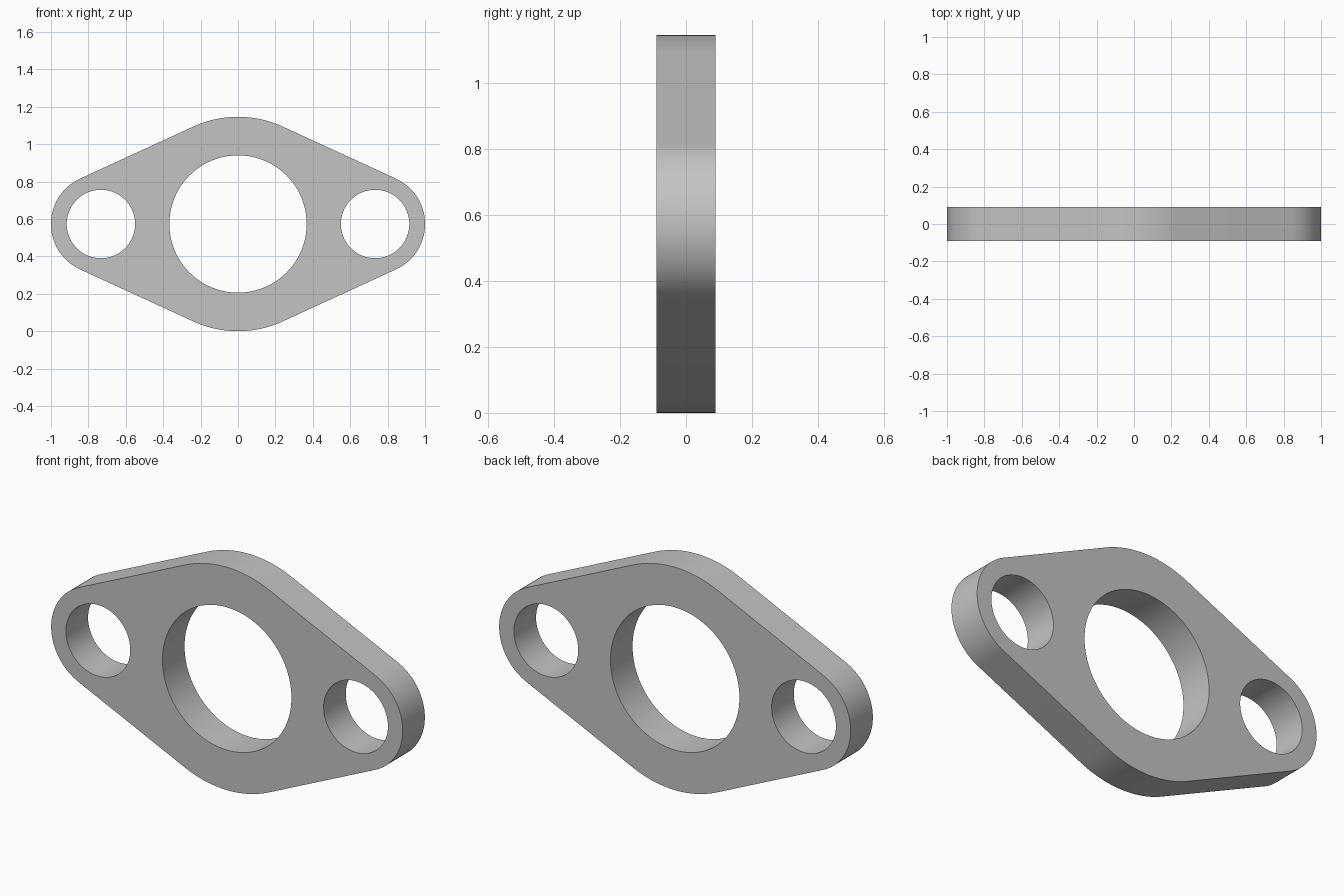
import bpy, bmesh, math

cube = bpy.data.objects.get("Cube")
if cube:
    bpy.data.objects.remove(cube, do_unlink=True)

MID_Z = 0.573       # height of the hole axis
BIG_R = 0.573       # central body radius
BORE_R = 0.367      # central bore radius
LUG_X = 0.733       # bolt hole offset
LUG_R = 1 - LUG_X   # end lobe radius
BOLT_R = 0.183      # bolt hole radius
THICK = 0.18


def arc(cx, radius, start, end, steps):
    """Points on an arc in the xz plane, both ends included."""
    angles = [start + (end - start) * i / steps for i in range(steps + 1)]
    return [(cx + radius * math.cos(a), 0, MID_Z + radius * math.sin(a)) for a in angles]


def circle(cx, radius, steps=96):
    return arc(cx, radius, 0, math.tau, steps)[:-1]


# Outline: four arcs joined by straight lines tangent to both radii
t = math.acos((BIG_R - LUG_R) / LUG_X)
outline = (arc(LUG_X, LUG_R, -t, t, 40)
           + arc(0, BIG_R, t, math.pi - t, 32)
           + arc(-LUG_X, LUG_R, math.pi - t, math.pi + t, 40)
           + arc(0, BIG_R, math.pi + t, math.tau - t, 32))

# Flat plate with three holes
bm = bmesh.new()
for loop in (outline, circle(0, BORE_R), circle(LUG_X, BOLT_R), circle(-LUG_X, BOLT_R)):
    verts = [bm.verts.new(p) for p in loop]
    for a, b in zip(verts, verts[1:] + verts[:1]):
        bm.edges.new((a, b))
bmesh.ops.triangle_fill(bm, use_beauty=True, edges=bm.edges[:], normal=(0, -1, 0))
bmesh.ops.recalc_face_normals(bm, faces=bm.faces[:])
mesh = bpy.data.meshes.new("flange_plate")
bm.to_mesh(mesh)
bm.free()
plate = bpy.data.objects.new("flange_plate", mesh)
bpy.context.collection.objects.link(plate)

# Plain grey material
grey = bpy.data.materials.new("grey_metal")
grey.use_nodes = True
colour = (0.55, 0.55, 0.55, 1)
grey.diffuse_color = colour
grey.node_tree.nodes["Principled BSDF"].inputs["Base Color"].default_value = colour
mesh.materials.append(grey)

# Thickness, then smooth walls with sharp rims
solid = plate.modifiers.new("thickness", 'SOLIDIFY')
solid.thickness = THICK
solid.offset = 0
bpy.ops.object.select_all(action='DESELECT')
plate.select_set(True)
bpy.context.view_layer.objects.active = plate
bpy.ops.object.modifier_apply(modifier=solid.name)
bpy.ops.object.shade_smooth_by_angle(angle=math.radians(30))
